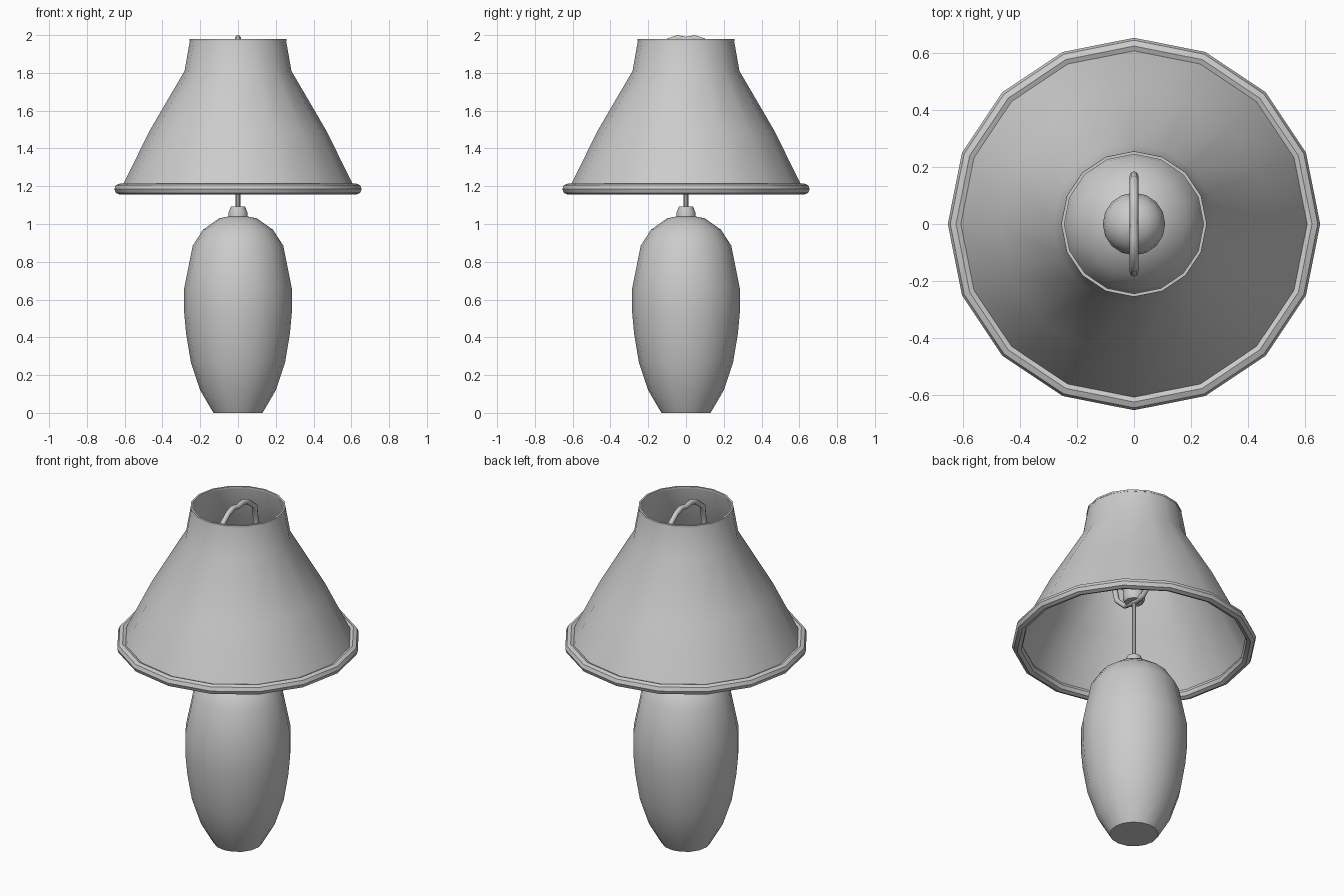
import bpy, bmesh
from math import sin, cos, pi, radians

if "Cube" in bpy.data.objects:
    bpy.data.objects.remove(bpy.data.objects["Cube"])


def finish(obj, angle=40):
    bpy.ops.object.select_all(action='DESELECT')
    obj.select_set(True)
    bpy.context.view_layer.objects.active = obj
    bpy.ops.object.shade_smooth_by_angle(angle=radians(angle))


def lathe(name, profile, sides=16, closed=False):
    """Revolve (radius, z) points about the z axis; ends on the axis or open ends are capped."""
    bm = bmesh.new()
    rings = [[bm.verts.new((r * cos(2 * pi * i / sides), r * sin(2 * pi * i / sides), z))
              for i in range(sides)] for r, z in profile]
    pairs = list(zip(rings, rings[1:]))
    if closed:
        pairs.append((rings[-1], rings[0]))
    for a, b in pairs:
        for i in range(sides):
            j = (i + 1) % sides
            bm.faces.new((a[i], a[j], b[j], b[i]))
    if not closed:
        bm.faces.new(rings[0][::-1])
        bm.faces.new(rings[-1])
    bmesh.ops.recalc_face_normals(bm, faces=bm.faces)
    mesh = bpy.data.meshes.new(name)
    bm.to_mesh(mesh)
    bm.free()
    obj = bpy.data.objects.new(name, mesh)
    bpy.context.collection.objects.link(obj)
    finish(obj)
    return obj


# Vase-shaped body
lathe("lamp_body", [(0.13, 0), (0.2, 0.12), (0.25, 0.27), (0.275, 0.42), (0.285, 0.53),
                    (0.285, 0.66), (0.24, 0.885), (0.185, 0.97), (0.1, 1.03), (0.05, 1.04)])

# Collar and stem
lathe("collar", [(0.05, 1.03), (0.05, 1.06), (0.038, 1.092), (0.014, 1.092)])
lathe("stem", [(0.012, 1.08), (0.012, 1.46)], 8)

# Socket and bulb
lathe("socket", [(0.05, 1.43), (0.06, 1.45), (0.06, 1.52)])
lathe("bulb", [(0.06, 1.51)] + [(0.11 * cos(a), 1.61 + 0.11 * sin(a))
      for a in [radians(d) for d in (-45, -20, 0, 20, 40, 60, 80, 88)]])

# Hollow shade with a thin wall
outer = [(0.62, 1.185), (0.47, 1.49), (0.283, 1.81), (0.253, 1.98)]
lathe("shade", outer + [(r - 0.008, z) for r, z in reversed(outer)], closed=True)

# Rolled lower rim and thin upper rim
lathe("lower_rim", [(0.626 + 0.029 * cos(2 * pi * k / 8), 1.185 + 0.029 * sin(2 * pi * k / 8))
                    for k in range(8)], closed=True).data.shade_smooth()
lathe("upper_rim", [(0.245, 1.97), (0.256, 1.97), (0.256, 1.98), (0.245, 1.98)], closed=True)

# Wire harp around the bulb
half = [(0.075, 1.44), (0.14, 1.5), (0.17, 1.62), (0.17, 1.8), (0.155, 1.92), (0.09, 1.97), (0.045, 1.985)]
path = [(0, 1.43)] + half + [(0, 1.976)] + [(-y, z) for y, z in reversed(half)]
curve = bpy.data.curves.new("harp", 'CURVE')
curve.dimensions = '3D'
curve.bevel_depth = 0.015
curve.bevel_resolution = 2
spline = curve.splines.new('POLY')
spline.points.add(len(path) - 1)
for p, (y, z) in zip(spline.points, path):
    p.co = (0, y, z, 1)
spline.use_cyclic_u = True
harp = bpy.data.objects.new("harp", curve)
bpy.context.collection.objects.link(harp)
